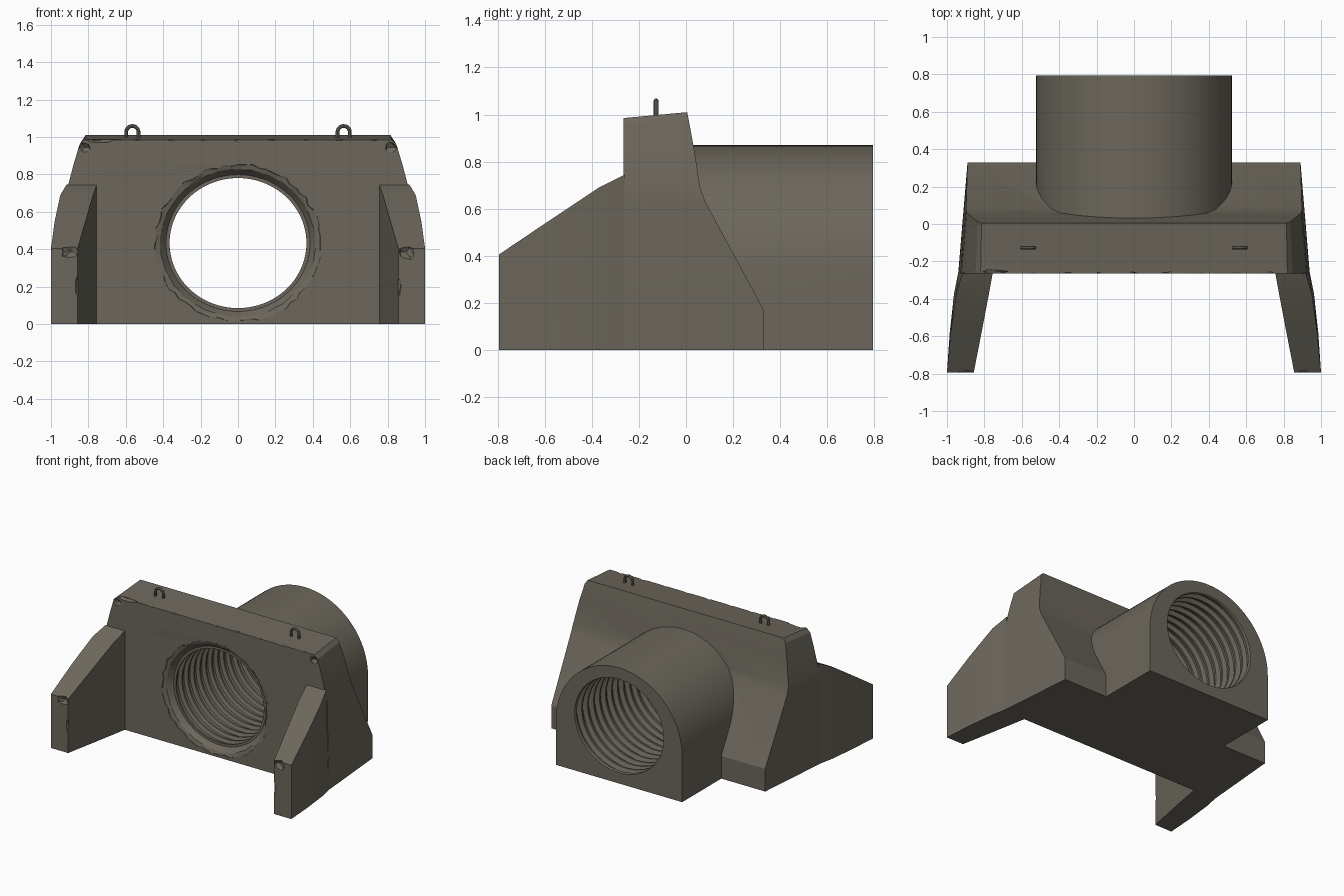
import bpy, bmesh, math, random
from mathutils import Vector, noise

random.seed(4)
if "Cube" in bpy.data.objects:
    bpy.data.objects.remove(bpy.data.objects["Cube"], do_unlink=True)

concrete = bpy.data.materials.new("concrete grey")
concrete.use_nodes = True
colour = (0.150, 0.136, 0.108, 1)
concrete.diffuse_color = colour
bsdf = concrete.node_tree.nodes["Principled BSDF"]
bsdf.inputs["Base Color"].default_value = colour
bsdf.inputs["Roughness"].default_value = 0.9


def finish(bm, name):
    bmesh.ops.recalc_face_normals(bm, faces=bm.faces)
    mesh = bpy.data.meshes.new(name)
    bm.to_mesh(mesh)
    bm.free()
    obj = bpy.data.objects.new(name, mesh)
    bpy.context.collection.objects.link(obj)
    mesh.materials.append(concrete)
    return obj


def loft(name, rings):
    """Skin a list of equal-length closed rings and cap both ends."""
    bm = bmesh.new()
    rows = [[bm.verts.new(p) for p in ring] for ring in rings]
    n = len(rows[0])
    for a, b in zip(rows, rows[1:]):
        for i in range(n):
            j = (i + 1) % n
            bm.faces.new((a[i], a[j], b[j], b[i]))
    bm.faces.new(rows[0])
    bm.faces.new(rows[-1])
    return finish(bm, name)


def select_only(obj):
    bpy.ops.object.select_all(action='DESELECT')
    obj.select_set(True)
    bpy.context.view_layer.objects.active = obj


def combine(obj, tool, operation):
    tool.hide_render = True
    mod = obj.modifiers.new("combine", 'BOOLEAN')
    mod.object, mod.operation, mod.solver = tool, operation, 'EXACT'
    select_only(obj)
    bpy.ops.object.modifier_apply(modifier=mod.name)
    bpy.data.objects.remove(tool, do_unlink=True)


def smooth(obj, degrees):
    select_only(obj)
    bpy.ops.object.shade_smooth_by_angle(angle=math.radians(degrees))


def chip(obj, centre, size):
    """Break a small lump off an edge."""
    bm = bmesh.new()
    bmesh.ops.create_icosphere(bm, subdivisions=2, radius=1)
    for v in bm.verts:
        k = 1 + random.uniform(-0.2, 0.2)
        v.co = Vector([c + s * k * p for c, s, p in zip(centre, size, v.co)])
    combine(obj, finish(bm, "chip_cutter"), 'DIFFERENCE')


# Headwall: stacked sections of front half width, back half width, front y, back y, front z, back z
FRONT = -0.265
wall_sections = [
    (0.940, 0.890, 0.330, 0.000, 0.000),
    (0.938, 0.890, 0.330, 0.170, 0.170),
    (0.928, 0.898, 0.082, 0.630, 0.630),
    (0.922, 0.895, 0.060, 0.690, 0.690),
    (0.880, 0.865, 0.035, 0.850, 0.850),
    (0.848, 0.835, 0.011, 0.958, 0.980),
    (0.820, 0.815, 0.005, 0.985, 1.010),
]
headwall = loft("headwall", [
    [(-f, FRONT, zf), (f, FRONT, zf), (b, y, zb), (-b, y, zb)]
    for f, b, y, zf, zb in wall_sections])

# Arched surround of the pipe, flat underneath
R, SPRING = 0.525, 0.345
arch = [(-R, 0), (R, 0)] + [
    (R * math.cos(math.pi * i / 48), SPRING + R * math.sin(math.pi * i / 48)) for i in range(49)]
surround = loft("pipe_surround", [[(x, y, z) for x, z in arch] for y in (-0.1, 0.795)])
combine(headwall, surround, 'UNION')

# Ribbed bore through wall and surround
AXIS, SIDES, RIBS = 0.433, 72, 15


def bore_ring(y, radius, rough=0.0):
    ring = []
    for i in range(SIDES):
        a = math.tau * i / SIDES
        r = radius + rough * random.uniform(-1, 1)
        ring.append((r * math.cos(a), y, max(0.012, AXIS + 0.95 * r * math.sin(a))))
    return ring


pitch = (0.795 - FRONT) / RIBS
bore = [bore_ring(FRONT - 0.05, 0.41)]
for i in range(RIBS):
    y = FRONT + i * pitch
    bore += [bore_ring(y + 0.1 * pitch, 0.395), bore_ring(y + 0.55 * pitch, 0.390),
             bore_ring(y + 0.7 * pitch, 0.366), bore_ring(y + 0.9 * pitch, 0.366)]
bore.append(bore_ring(0.85, 0.40))
combine(headwall, loft("bore_cutter", bore), 'DIFFERENCE')

# Crumbled mouth of the bore
mouth = [bore_ring(FRONT - 0.02, 0.45, 0.012), bore_ring(FRONT + 0.004, 0.44, 0.012),
         bore_ring(FRONT + 0.012, 0.415, 0.004), bore_ring(FRONT + 0.05, 0.385)]
combine(headwall, loft("mouth_cutter", mouth), 'DIFFERENCE')

# Worn top edge and corners
for side in (-1, 1):
    chip(headwall, (side * 0.82, FRONT - 0.01, 0.945), (0.035, 0.025, 0.03))
for i in range(9):
    chip(headwall, (-0.72 + 0.18 * i, FRONT - 0.005, 0.993), (0.035, 0.016, 0.014))
chip(headwall, (-0.74, FRONT - 0.005, 0.99), (0.09, 0.03, 0.018))
smooth(headwall, 25)

# Splayed wing walls: y, inner x, outer x at foot, outer x at top, top z
wing_sections = [
    (-0.260, 0.755, 0.940, 0.917, 0.745),
    (-0.370, 0.775, 0.962, 0.950, 0.690),
    (-0.580, 0.815, 0.985, 0.980, 0.550),
    (-0.795, 0.857, 1.000, 1.000, 0.405),
]
for name, s in (("left_wing_wall", 1), ("right_wing_wall", -1)):
    wing = loft(name, [
        [(s * i, y, 0), (s * o, y, 0), (s * t, y, z), (s * i, y, z)]
        for y, i, o, t, z in wing_sections])
    chip(wing, (s * 0.90, -0.805, 0.385), (0.05, 0.03, 0.04))
    chip(wing, (s * 0.86, -0.80, 0.20), (0.012, 0.015, 0.05))
    smooth(wing, 20)

# Lifting loops on the top
for name, x in (("left_lifting_loop", 0.565), ("right_lifting_loop", -0.565)):
    path = [(-0.033, 0.97)] + [
        (-0.033 * math.cos(math.pi * i / 12), 1.026 + 0.033 * math.sin(math.pi * i / 12))
        for i in range(13)] + [(0.033, 0.97)]
    curve = bpy.data.curves.new(name, 'CURVE')
    curve.dimensions = '3D'
    curve.bevel_depth = 0.010
    curve.bevel_resolution = 2
    curve.use_fill_caps = True
    spline = curve.splines.new('POLY')
    spline.points.add(len(path) - 1)
    for point, (dx, z) in zip(spline.points, path):
        point.co = (x + dx, -0.127, z, 1)
    curve.materials.append(concrete)
    loop = bpy.data.objects.new(name, curve)
    bpy.context.collection.objects.link(loop)
    select_only(loop)
    bpy.ops.object.convert(target='MESH')
    smooth(bpy.context.object, 40)
